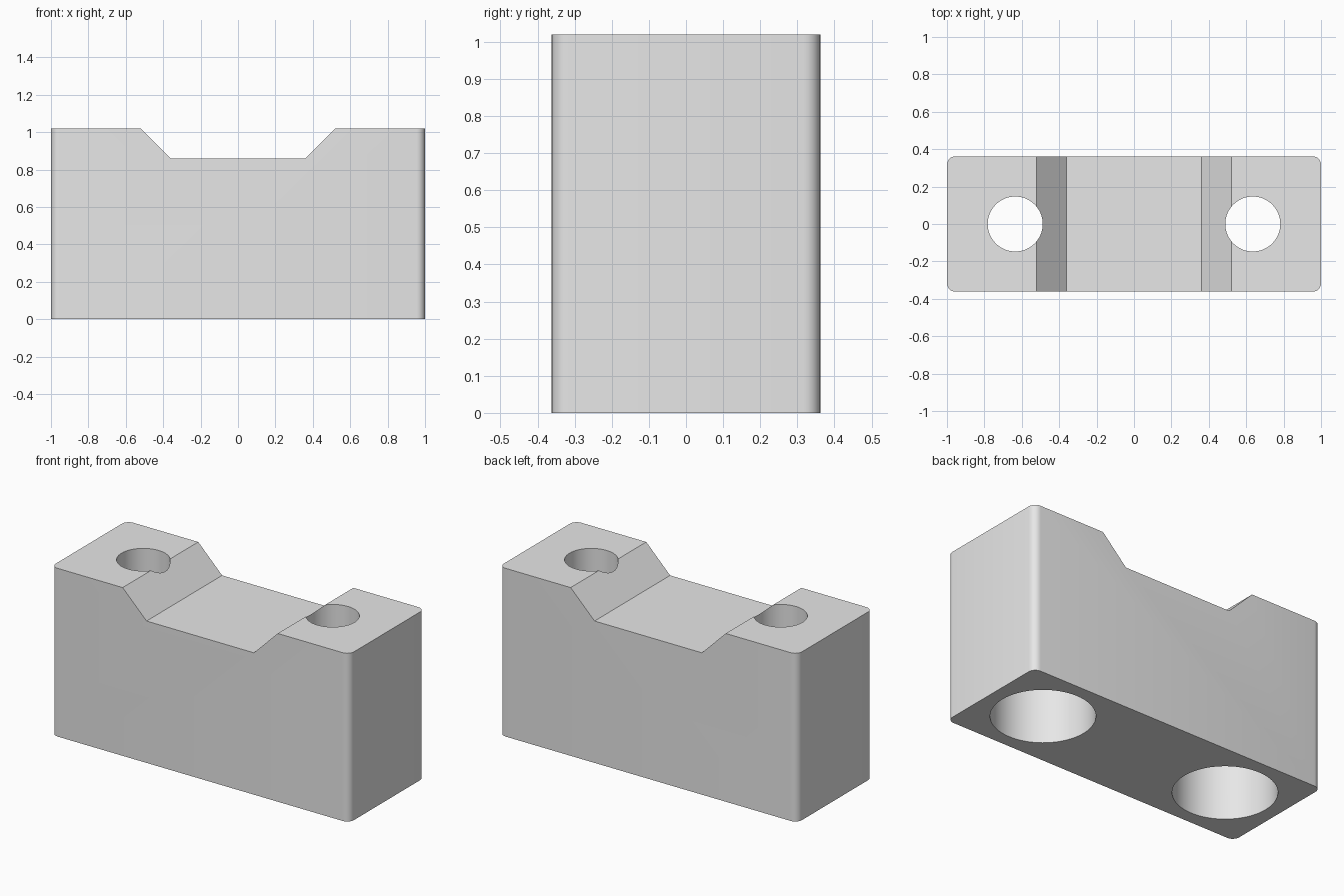
import bpy
import bmesh
from math import radians, sin, cos, tau

cube = bpy.data.objects.get("Cube")
if cube:
    bpy.data.objects.remove(cube, do_unlink=True)

HALF_DEPTH = 0.362
HEIGHT = 1.02
CORNER_RADIUS = 0.045
HOLE_X = 0.635
SIDES = 64

grey = bpy.data.materials.new("light_grey")
grey.use_nodes = True
grey.diffuse_color = (0.8, 0.8, 0.8, 1)
grey.node_tree.nodes["Principled BSDF"].inputs["Base Color"].default_value = (0.8, 0.8, 0.8, 1)


def add_object(name, bm):
    bmesh.ops.recalc_face_normals(bm, faces=bm.faces)
    mesh = bpy.data.meshes.new(name)
    bm.to_mesh(mesh)
    bm.free()
    mesh.materials.append(grey)
    obj = bpy.data.objects.new(name, mesh)
    bpy.context.collection.objects.link(obj)
    return obj


def notched_block():
    """Front profile with a sloped notch, extruded in depth, upright corners rounded."""
    half = [(1, 0), (1, HEIGHT), (0.52, HEIGHT), (0.36, 0.86)]
    profile = half + [(-x, z) for x, z in reversed(half)]
    bm = bmesh.new()
    face = bm.faces.new([bm.verts.new((x, -HALF_DEPTH, z)) for x, z in profile])
    ext = bmesh.ops.extrude_face_region(bm, geom=[face])
    moved = [v for v in ext["geom"] if isinstance(v, bmesh.types.BMVert)]
    bmesh.ops.translate(bm, verts=moved, vec=(0, 2 * HALF_DEPTH, 0))
    corners = [e for e in bm.edges
               if all(abs(v.co.x) > 0.99 for v in e.verts)
               and abs(e.verts[0].co.z - e.verts[1].co.z) > 0.5]
    bmesh.ops.bevel(bm, geom=corners, offset=CORNER_RADIUS, segments=6,
                    profile=0.5, affect='EDGES')
    return add_object("notched_block", bm)


def stepped_cutter(name, x):
    """Narrow bolt hole above a wide counterbore, as one turned solid."""
    steps = [(0.283, -0.1), (0.283, 0.6), (0.147, 0.6), (0.147, 1.2)]
    bm = bmesh.new()
    rings = [[bm.verts.new((x + r * cos(tau * i / SIDES), r * sin(tau * i / SIDES), z))
              for i in range(SIDES)] for r, z in steps]
    for low, high in zip(rings, rings[1:]):
        for i in range(SIDES):
            j = (i + 1) % SIDES
            bm.faces.new((low[i], low[j], high[j], high[i]))
    bm.faces.new(rings[0])
    bm.faces.new(rings[-1])
    cutter = add_object(name, bm)
    cutter.hide_render = True
    return cutter


block = notched_block()

# Bolt holes
cutters = [stepped_cutter("left_hole_cutter", HOLE_X),
           stepped_cutter("right_hole_cutter", -HOLE_X)]
for cutter in cutters:
    cut = block.modifiers.new(cutter.name, 'BOOLEAN')
    cut.operation = 'DIFFERENCE'
    cut.solver = 'EXACT'
    cut.object = cutter

# Bake the cuts and drop the helpers
bpy.context.view_layer.update()
depsgraph = bpy.context.evaluated_depsgraph_get()
block_mesh = bpy.data.meshes.new_from_object(block.evaluated_get(depsgraph))
block.modifiers.clear()
block.data = block_mesh
for cutter in cutters:
    bpy.data.objects.remove(cutter, do_unlink=True)

# Smooth rounds, crisp edges
bpy.ops.object.select_all(action='DESELECT')
block.select_set(True)
bpy.context.view_layer.objects.active = block
bpy.ops.object.shade_smooth_by_angle(angle=radians(30))
